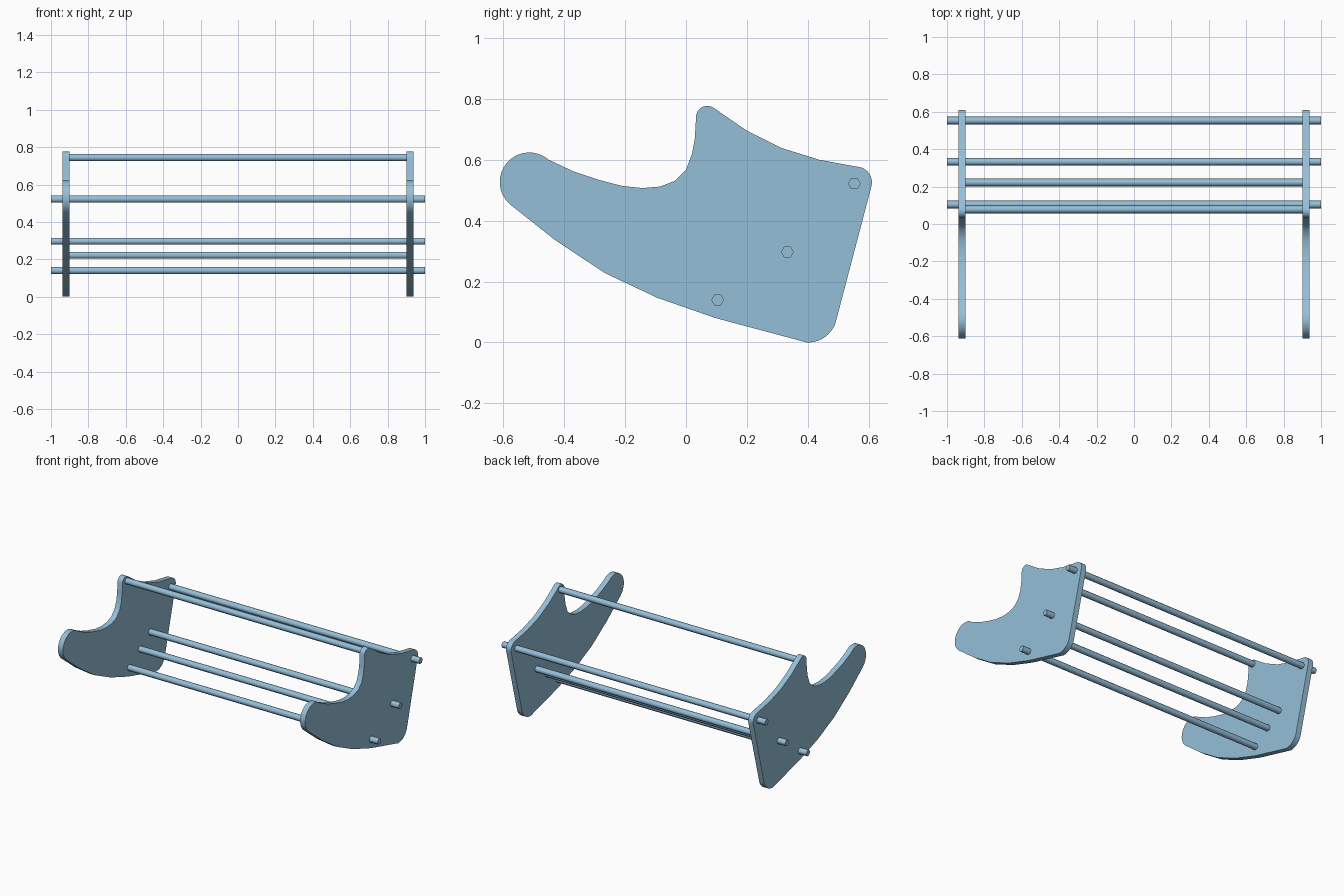
import bpy
import bmesh
from math import cos, sin, pi, radians

old = bpy.data.objects.get("Cube")
if old:
    bpy.data.objects.remove(old, do_unlink=True)

paint = bpy.data.materials.new("pale blue paint")
colour = (0.30, 0.52, 0.69, 1)
paint.diffuse_color = colour
paint.use_nodes = True
paint.node_tree.nodes["Principled BSDF"].inputs["Base Color"].default_value = colour


def arc(cy, cz, r, start, end, n=10):
    """Points on a rounded corner, angles in degrees."""
    angles = [radians(start + (end - start) * i / n) for i in range(n + 1)]
    return [(cy + r * cos(a), cz + r * sin(a)) for a in angles]


def extrude_profile(name, profile, x0, x1, smooth, inward=False):
    """Extrude a (y, z) outline from x0 to x1."""
    bm = bmesh.new()
    face = bm.faces.new([bm.verts.new((x0, y, z)) for y, z in profile])
    new = bmesh.ops.extrude_face_region(bm, geom=[face], use_keep_orig=True)
    moved = [v for v in new["geom"] if isinstance(v, bmesh.types.BMVert)]
    bmesh.ops.translate(bm, vec=(x1 - x0, 0, 0), verts=moved)
    bmesh.ops.recalc_face_normals(bm, faces=bm.faces)
    if inward:
        bmesh.ops.reverse_faces(bm, faces=bm.faces)
    mesh = bpy.data.meshes.new(name)
    bm.to_mesh(mesh)
    bm.free()
    mesh.materials.append(paint)
    obj = bpy.data.objects.new(name, mesh)
    bpy.context.collection.objects.link(obj)
    bpy.ops.object.select_all(action="DESELECT")
    obj.select_set(True)
    bpy.context.view_layer.objects.active = obj
    bpy.ops.object.shade_smooth_by_angle(angle=radians(smooth))
    return obj


# Side panel outline: back corner, peak, scooped seat, front nose, curved base
outline = (
    arc(0.56, 0.526, 0.051, -14, 80)
    + [(0.438, 0.6), (0.313, 0.639), (0.198, 0.697)]
    + arc(0.07, 0.74, 0.037, 52, 172)
    + [(0.029, 0.67), (0.02, 0.62), (0.0, 0.567), (-0.036, 0.531),
       (-0.085, 0.512), (-0.143, 0.507), (-0.21, 0.514), (-0.29, 0.535),
       (-0.37, 0.562)]
    + arc(-0.515, 0.527, 0.097, 49, 230, 16)
    + [(-0.43, 0.336), (-0.267, 0.228), (-0.093, 0.146), (0.097, 0.08)]
    + arc(0.402, 0.094, 0.094, -94, -14)
)
for side, x in (("right", -0.938), ("left", 0.9)):
    extrude_profile(side + "_side_panel", outline, x, x + 0.038, 35)


def rod(name, y, z, half, inward=False):
    """Six-sided rod across the width."""
    extrude_profile(name, arc(y, z, 0.021, 0, 300, 5), -half, half, 65, inward)


# Rods that pass through both panels
rod("upper_through_rod", 0.553, 0.522, 1)
rod("middle_through_rod", 0.333, 0.297, 1)
rod("lower_through_rod", 0.104, 0.14, 1)

# Rods that stop inside the panels
rod("peak_inner_rod", 0.078, 0.744, 0.902, True)
rod("lower_inner_rod", 0.222, 0.222, 0.902, True)
